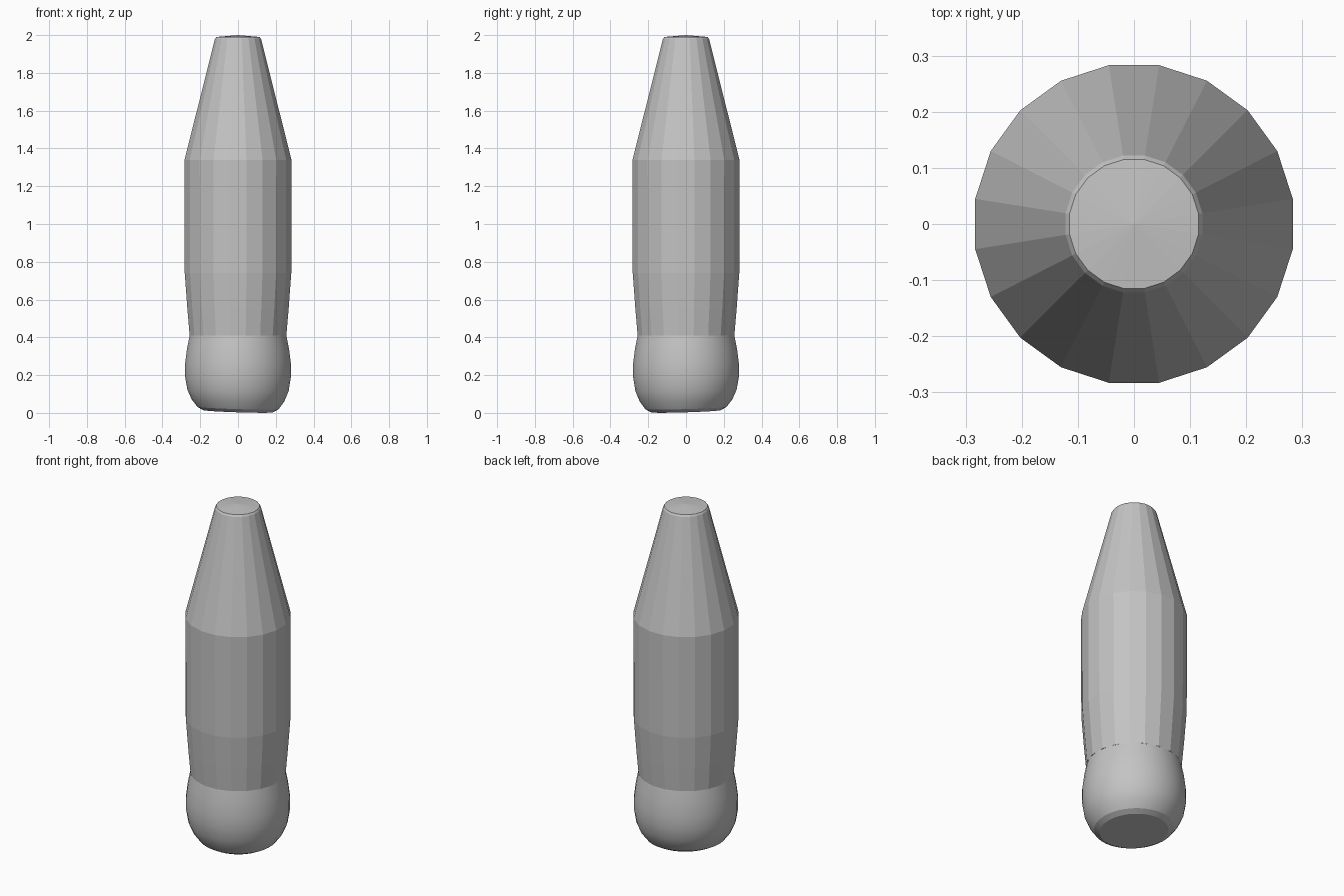
import bpy, bmesh, math

cube = bpy.data.objects.get("Cube")
if cube:
    bpy.data.objects.remove(cube, do_unlink=True)

grey = bpy.data.materials.new("plain_grey")
grey.use_nodes = True
colour = (0.55, 0.55, 0.55, 1)
grey.diffuse_color = colour
grey.node_tree.nodes["Principled BSDF"].inputs["Base Color"].default_value = colour


def lathe(name, profile, sides, cap=None, tilt=0.0, smooth=None):
    """Turn an (apothem, z) profile; cap is 'top' (domed) or 'bottom' (flat)."""
    bm = bmesh.new()
    rings = []
    for r, z in profile:
        ring = []
        for i in range(sides):
            a = (i + 0.5) * math.tau / sides
            rad = r / math.cos(math.pi / sides)
            x, y = rad * math.cos(a), rad * math.sin(a)
            # the worn underside slopes up towards the back right
            lean = tilt * max(0, 1 - z / 0.2) * (0.5 + (y - x) / 0.56)
            ring.append(bm.verts.new((x, y, z + max(0, lean))))
        rings.append(ring)
    for low, high in zip(rings, rings[1:]):
        for i in range(sides):
            j = (i + 1) % sides
            bm.faces.new((low[i], low[j], high[j], high[i]))
    if cap == "top":
        tip = bm.verts.new((0, 0, 2))
        for i in range(sides):
            bm.faces.new((rings[-1][i], rings[-1][(i + 1) % sides], tip))
    elif cap == "bottom":
        bm.faces.new(rings[0][::-1])
    mesh = bpy.data.meshes.new(name)
    bm.to_mesh(mesh)
    bm.free()
    mesh.materials.append(grey)
    obj = bpy.data.objects.new(name, mesh)
    bpy.context.collection.objects.link(obj)
    if smooth:
        bpy.ops.object.select_all(action="DESELECT")
        obj.select_set(True)
        bpy.context.view_layer.objects.active = obj
        bpy.ops.object.shade_smooth_by_angle(angle=math.radians(smooth))
    return obj


# Faceted barrel, tapering cone and shallow domed top
lathe("body", [(0.256, 0.41), (0.268, 0.55), (0.282, 0.74), (0.283, 1.34),
               (0.122, 1.98), (0.115, 1.99)], 20, cap="top")

# Rounded bulb under the waist with a flat underside
lathe("base", [(0.185, 0.0), (0.215, 0.018), (0.245, 0.06), (0.268, 0.115),
               (0.28, 0.19), (0.28, 0.26), (0.27, 0.34), (0.256, 0.41)],
      40, cap="bottom", tilt=0.018, smooth=20)
